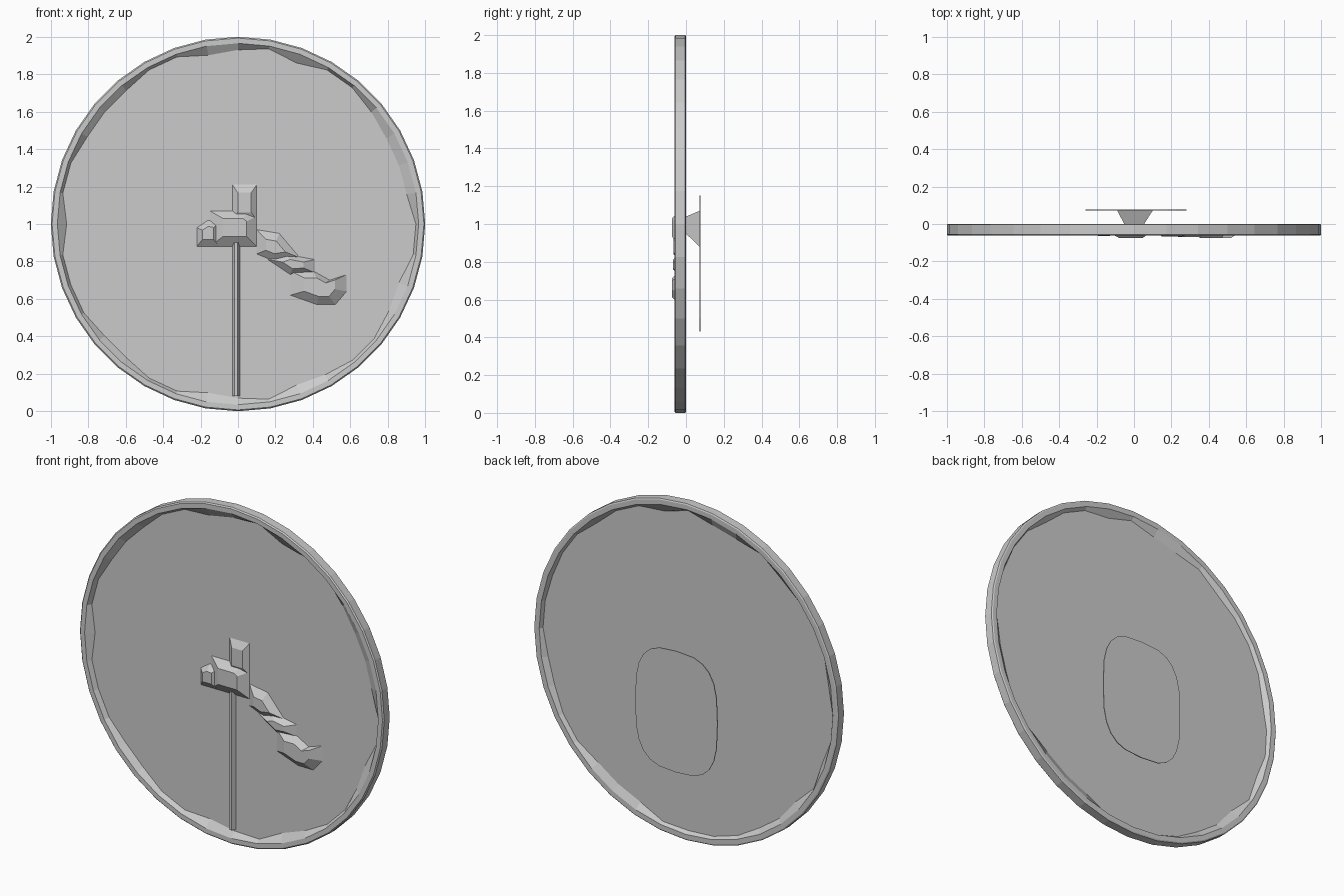
import bpy, bmesh, math, random

if "Cube" in bpy.data.objects:
    bpy.data.objects.remove(bpy.data.objects["Cube"])

random.seed(4)
CZ = 1.0  # height of the clock centre


def finish(name, bm):
    bmesh.ops.recalc_face_normals(bm, faces=bm.faces[:])
    me = bpy.data.meshes.new(name)
    bm.to_mesh(me)
    bm.free()
    ob = bpy.data.objects.new(name, me)
    bpy.context.collection.objects.link(ob)
    return ob


def loft(name, rings, closed=False):
    """Skin equal-length rings of points; cap the ends unless closed."""
    bm = bmesh.new()
    rows = [[bm.verts.new(p) for p in r] for r in rings]
    n = len(rows[0])
    pairs = list(zip(rows, rows[1:])) + ([(rows[-1], rows[0])] if closed else [])
    for a, b in pairs:
        for i in range(n):
            j = (i + 1) % n
            bm.faces.new((a[i], a[j], b[j], b[i]))
    if not closed:
        bm.faces.new(rows[0])
        bm.faces.new(rows[-1])
    return finish(name, bm)


def circle(radii, y):
    n = len(radii)
    return [(r * math.sin(2 * math.pi * i / n), y, CZ + r * math.cos(2 * math.pi * i / n))
            for i, r in enumerate(radii)]


def block(name, base, top_scale, y0, y1):
    """Faceted block: outline in x/z, tapered towards y1."""
    cx = sum(p[0] for p in base) / len(base)
    cz = sum(p[1] for p in base) / len(base)
    low = [(x, y0, z) for x, z in base]
    high = [(cx + (x - cx) * top_scale, y1, cz + (z - cz) * top_scale) for x, z in base]
    return loft(name, [low, high])


# Case rim: round outside, roughly chiselled bevel inside, recessed both ways
N = 36
jag_front = [random.choice((0.915, 0.93, 0.95, 0.95)) for _ in range(N)]
jag_back = [random.choice((0.92, 0.935, 0.95, 0.955)) for _ in range(N)]
FRONT, BACK = -0.035, -0.022
loft("rim", [circle([0.993] * N, -0.062), circle([1.0] * N, -0.055),
             circle([1.0] * N, -0.004), circle([0.993] * N, 0.0),
             circle([0.965] * N, 0.0), circle(jag_back, BACK),
             circle(jag_front, FRONT), circle([0.965] * N, -0.062)], closed=True)

# Dial
loft("dial", [circle([0.957] * N, FRONT), circle([0.957] * N, BACK)])

# Long hand pointing down
loft("long_hand", [[(-0.03, FRONT, z), (-0.018, -0.056, z), (-0.002, -0.056, z), (0.01, FRONT, z)]
                   for z in (0.08, 0.9)])

# Short hand, a chain of faceted chunks
block("hub", [(-0.15, 0.88), (0.10, 0.88), (0.10, 1.04), (0.06, 1.07), (-0.15, 1.07)], 0.5, FRONT, -0.075)
block("hub_side", [(-0.22, 0.88), (-0.10, 0.88), (-0.10, 1.01), (-0.16, 1.02), (-0.22, 0.98)], 0.5, FRONT, -0.064)
block("hub_top", [(-0.03, 1.02), (0.10, 1.02), (0.10, 1.21), (-0.03, 1.21)], 0.55, FRONT, -0.058)
block("short_hand_inner", [(0.10, 0.84), (0.20, 0.80), (0.33, 0.82), (0.22, 0.95), (0.10, 0.97)],
      0.45, FRONT, -0.067)
block("short_hand_middle", [(0.16, 0.81), (0.28, 0.73), (0.41, 0.74), (0.41, 0.81), (0.25, 0.84)],
      0.45, FRONT, -0.069)
block("short_hand_tip", [(0.28, 0.62), (0.42, 0.57), (0.52, 0.57), (0.58, 0.64), (0.58, 0.73), (0.49, 0.70),
                         (0.40, 0.75), (0.28, 0.75)], 0.55, FRONT, -0.074)

# Mount flaring out behind the dial
loft("mount", [[(-0.04, BACK, 0.97), (0.04, BACK, 0.97), (0.04, BACK, 1.03), (-0.04, BACK, 1.03)],
               [(-0.09, 0.072, 0.88), (0.10, 0.072, 0.88), (0.10, 0.072, 1.07), (-0.09, 0.072, 1.07)]])

# Thin rounded wall plate


def soft(v):
    return math.copysign(abs(v) ** 0.65, v)


angles = [2 * math.pi * i / 24 for i in range(24)]
loft("wall_plate", [[(0.01 + 0.27 * soft(math.cos(a)), y, 0.79 + 0.36 * soft(math.sin(a))) for a in angles]
                    for y in (0.072, 0.077)])
